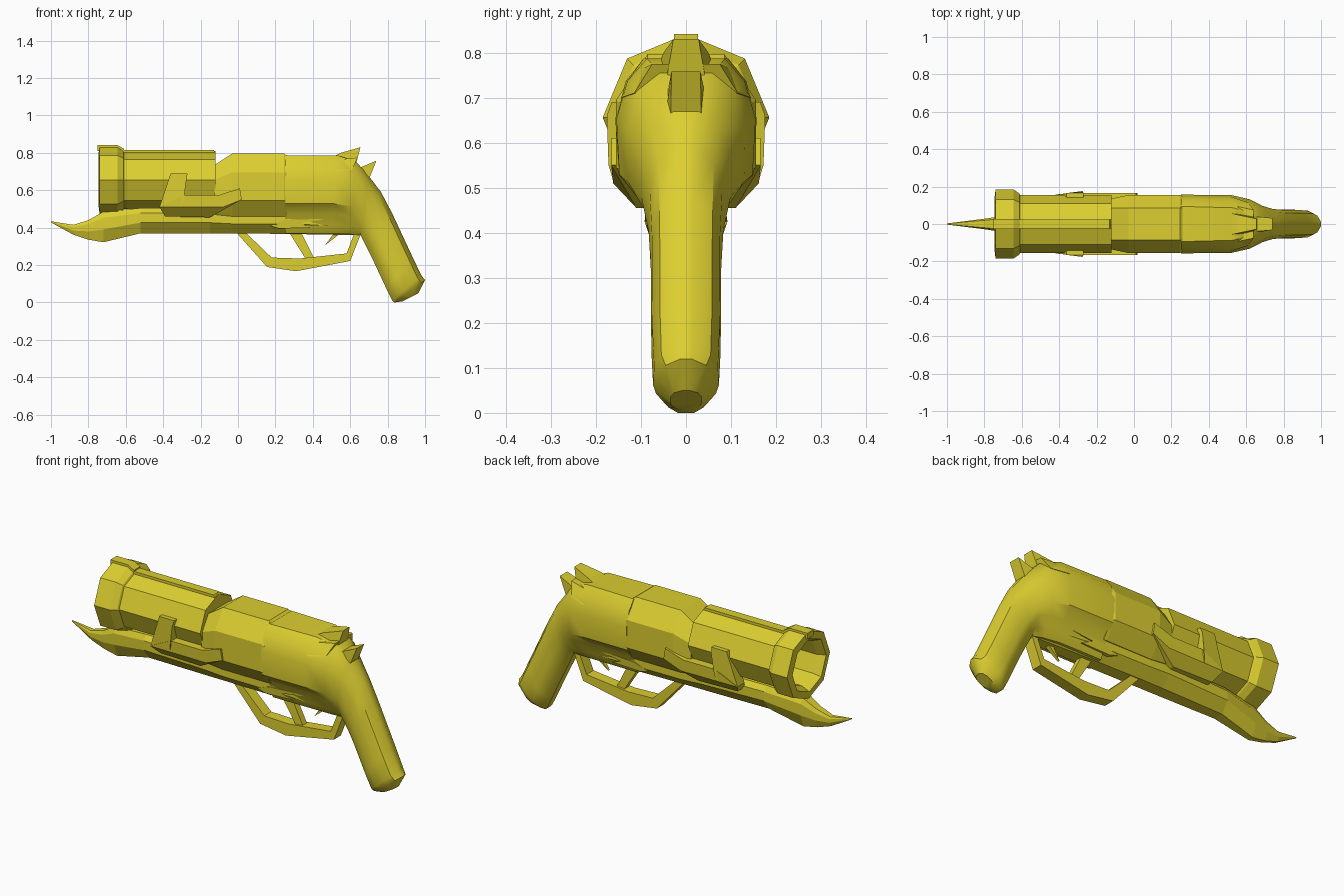
import bpy, bmesh, math

if "Cube" in bpy.data.objects:
    bpy.data.objects.remove(bpy.data.objects["Cube"])

mat = bpy.data.materials.new("yellow")
mat.diffuse_color = (0.72, 0.62, 0.03, 1)
mat.use_nodes = True
mat.node_tree.nodes["Principled BSDF"].inputs["Base Color"].default_value = mat.diffuse_color


def finish(name, bm, smooth=None):
    bmesh.ops.recalc_face_normals(bm, faces=bm.faces)
    me = bpy.data.meshes.new(name)
    bm.to_mesh(me)
    bm.free()
    ob = bpy.data.objects.new(name, me)
    me.materials.append(mat)
    bpy.context.collection.objects.link(ob)
    if smooth:
        bpy.ops.object.select_all(action='DESELECT')
        ob.select_set(True)
        bpy.context.view_layer.objects.active = ob
        bpy.ops.object.shade_smooth_by_angle(angle=math.radians(smooth))
    return ob


def bridge(bm, rings):
    for a, b in zip(rings, rings[1:]):
        n = len(a)
        for i in range(n):
            bm.faces.new((a[i], a[(i + 1) % n], b[(i + 1) % n], b[i]))
    bm.faces.new(rings[0])
    bm.faces.new(rings[-1])


def loft(name, sections, smooth=None):
    """Each section: bottom (x,z), top (x,z), profile of (height fraction, half width)."""
    bm = bmesh.new()
    rings = []
    for (xb, zb), (xt, zt), prof in sections:
        side = [(xb + (xt - xb) * t, w, zb + (zt - zb) * t) for t, w in prof]
        pts = side + [(x, -y, z) for x, y, z in reversed(side)]
        rings.append([bm.verts.new(p) for p in pts])
    bridge(bm, rings)
    return finish(name, bm, smooth)


def lathe(name, prof, cz, n=8):
    """Revolve (x, radius) points around the barrel axis."""
    bm = bmesh.new()
    rings = [[bm.verts.new((x, r * math.cos(2 * math.pi * i / n),
                            cz + r * math.sin(2 * math.pi * i / n)))
              for i in range(n)] for x, r in prof]
    bridge(bm, rings)
    return finish(name, bm)


def slab(name, pts, hw):
    """Extrude an (x,z) outline across y, centred; hw may vary per point."""
    bm = bmesh.new()
    ws = hw if isinstance(hw, list) else [hw] * len(pts)
    bridge(bm, [[bm.verts.new((x, s * w, z)) for (x, z), w in zip(pts, ws)]
                for s in (-1, 1)])
    return finish(name, bm)


def side_plate(name, pts, depth=0.06):
    """Raised plate of (x, z, outer y) points, mirrored to both sides."""
    bm = bmesh.new()
    for s in (-1, 1):
        bridge(bm, [[bm.verts.new((x, s * (y - d), z)) for x, z, y in pts]
                    for d in (depth, 0)])
    return finish(name, bm)


# Barrel with flared muzzle ring and hollow bore
lathe("barrel", [(-.12, .155), (-.61, .155), (-.615, .165), (-.645, .185), (-.74, .185),
                 (-.745, .145), (-.70, .125), (-.30, .12)], .656)
slab("top_rib", [(-.63, .79), (-.63, .815), (-.13, .815), (-.12, .80), (-.12, .77)], .025)
slab("front_sight", [(-.752, .81), (-.752, .842), (-.645, .842), (-.61, .822), (-.61, .79)], .027)

# Chamber housing with a flat top and chamfered sides
mid = []
for x, zb, zt, w in [(-.125, .47, .735, .135), (-.03, .46, .797, .155),
                     (.245, .46, .797, .155), (.262, .46, .785, .148)]:
    mid.append(((x, zb), (x, zt), [(0, .09), (.25, w), (.70, w), (1, .085)]))
loft("chamber_housing", mid)

# Rear frame flowing into the grip
base = [(0, .35, .3), (.1, .5, .65), (.25, .58, .92), (.38, .95, 1),
        (.68, 1, .97), (.88, .85, .75), (1, .6, .2)]
body = []
for bot, top, hw, k in [((.25, .37), (.25, .787), .157, 0),
                        ((.50, .37), (.53, .787), .155, .1),
                        ((.60, .365), (.63, .755), .133, .4),
                        ((.655, .36), (.70, .675), .10, .8),
                        ((.69, .29), (.765, .59), .083, 1),
                        ((.725, .22), (.825, .475), .078, 1),
                        ((.795, .07), (.93, .25), .077, 1),
                        ((.825, .01), (.98, .145), .073, 1),
                        ((.835, 0), (1.0, .12), .06, 1),
                        ((.88, .006), (.965, .05), .035, 1)]:
    body.append((bot, top, [(t, hw * (a + (b - a) * k)) for t, a, b in base]))
loft("rear_frame_and_grip", body, smooth=35)

# Lower rail ending in a pointed blade under the muzzle
rail = []
for x, zb, zt, w in [(-1, .428, .434, .003), (-.88, .362, .415, .018), (-.80, .336, .44, .028),
                     (-.72, .322, .485, .04), (-.52, .37, .505, .07), (-.15, .37, .505, .085),
                     (-.03, .37, .49, .087), (.35, .365, .49, .085), (.62, .36, .46, .072)]:
    rail.append(((x, zb), (x, zt), [(0, w * .4), (.42, w), (.8, w), (1, w * .7)]))
loft("lower_rail", rail)

# Trigger guard, trigger and inner spur
slab("trigger_guard", [(-.01, .375), (.155, .19), (.31, .167), (.60, .222), (.66, .375),
                       (.625, .375), (.58, .262), (.33, .235), (.18, .24), (.04, .375)], .03)
slab("trigger", [(.27, .38), (.37, .22), (.41, .23), (.335, .38)], .018)
slab("trigger_spur", [(.52, .38), (.465, .305), (.56, .38)], [.015, .006, .015])

# Hammer spikes at the back, with flared wings
slab("upper_spike", [(.50, .775), (.55, .80), (.655, .83), (.62, .70), (.50, .68)],
     [.06, .05, .028, .05, .08])
slab("rear_spike", [(.60, .70), (.65, .72), (.74, .758), (.70, .66), (.62, .62)],
     [.05, .04, .032, .034, .05])
side_plate("hammer_wings", [(.50, .76, .105), (.64, .775, .075), (.61, .71, .115),
                            (.52, .70, .145)], .05)

# Side plates and the upright clips on the barrel
side_plate("side_plate_upper", [(-.42, .51, .158), (-.29, .575, .166), (-.10, .575, .166),
                                (.01, .61, .166), (.02, .55, .166), (-.08, .51, .162)])
side_plate("side_plate_lower", [(-.42, .51, .158), (-.08, .51, .162), (.02, .55, .166),
                                (-.15, .455, .11), (-.39, .46, .11)])
side_plate("barrel_clip", [(-.42, .51, .155), (-.36, .69, .165), (-.27, .69, .165),
                           (-.275, .66, .176), (-.29, .55, .172), (-.30, .51, .16)])

# Leaf-shaped ornaments on the frame sides
side_plate("side_leaf", [(.17, .41, .083), (.25, .44, .09), (.51, .45, .085),
                         (.33, .425, .092), (.39, .40, .08), (.22, .395, .082)], .03)
